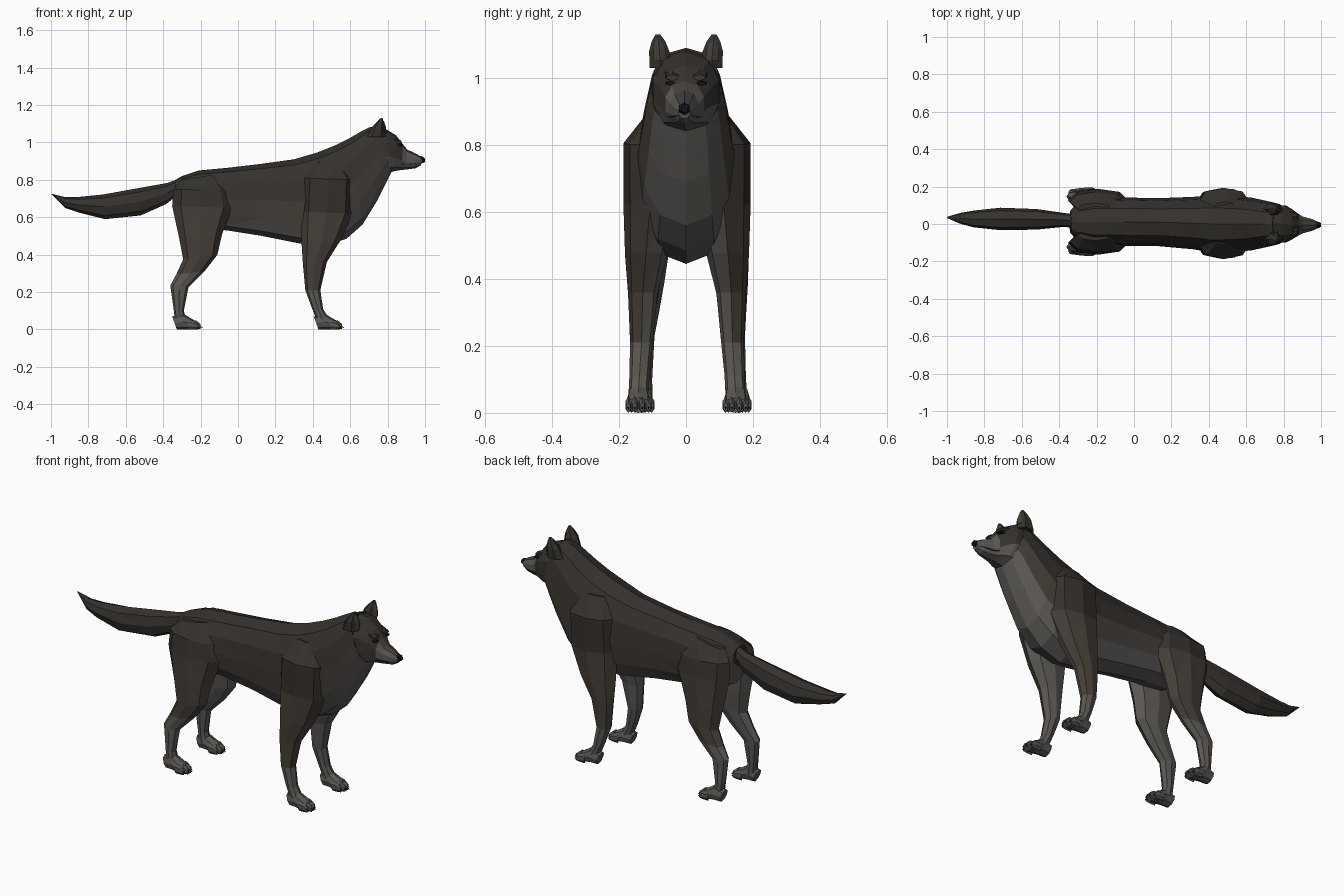
import bpy, bmesh, math


def material(name, r, g, b):
    m = bpy.data.materials.new(name)
    m.diffuse_color = (r, g, b, 1)
    return m


MATS = [material("dark_fur", 0.036, 0.031, 0.026),
        material("brown_fur", 0.06, 0.049, 0.039),
        material("pale_fur", 0.105, 0.097, 0.088),
        material("black", 0.008, 0.008, 0.008)]
DARK, BROWN, PALE, BLACK = range(4)


def loft(name, sections, sides, pick, power=0.85):
    """Skin rings given as (top x, top z, bottom x, bottom z, half width, centre y)."""
    bm = bmesh.new()
    rings = []
    for tx, tz, bx, bz, w, yc in sections:
        ring = []
        for k in range(sides):
            a = 2 * math.pi * k / sides
            c, s = math.cos(a), math.sin(a)
            y = yc + w * math.copysign(abs(s) ** power, s)
            ring.append(bm.verts.new(((tx + bx) / 2 + (tx - bx) / 2 * c, y,
                                      (tz + bz) / 2 + (tz - bz) / 2 * c)))
        rings.append(ring)
    for i in range(len(rings) - 1):
        for k in range(sides):
            n = (k + 1) % sides
            a = 2 * math.pi * (k + 0.5) / sides
            f = bm.faces.new((rings[i][k], rings[i][n], rings[i + 1][n], rings[i + 1][k]))
            f.material_index = pick(i, math.cos(a), math.sin(a))
    for i, ring in ((0, rings[0]), (len(rings) - 2, rings[-1])):
        bm.faces.new(ring).material_index = pick(i, 0, 0)
    bmesh.ops.triangulate(bm, faces=[f for f in bm.faces if len(f.verts) == 4])
    bmesh.ops.recalc_face_normals(bm, faces=bm.faces)
    me = bpy.data.meshes.new(name)
    bm.to_mesh(me)
    bm.free()
    for m in MATS:
        me.materials.append(m)
    ob = bpy.data.objects.new(name, me)
    bpy.context.collection.objects.link(ob)
    return ob


def plain(index):
    return lambda i, c, s: index


# Torso, chest and neck
loft("torso", [
    (-0.335, 0.80, -0.345, 0.70, 0.06, 0.012),
    (-0.30, 0.82, -0.31, 0.59, 0.10, 0.012),
    (-0.21, 0.85, -0.20, 0.54, 0.13, 0.012),
    (-0.05, 0.865, -0.06, 0.53, 0.13, 0.012),
    (0.12, 0.885, 0.13, 0.50, 0.128, 0.01),
    (0.30, 0.91, 0.33, 0.46, 0.14, 0.005),
    (0.42, 0.945, 0.46, 0.445, 0.155, 0.0),
    (0.52, 0.985, 0.58, 0.485, 0.15, 0.0),
    (0.60, 1.025, 0.665, 0.56, 0.14, 0.0),
    (0.66, 1.06, 0.745, 0.69, 0.125, 0.0),
    (0.70, 1.08, 0.795, 0.79, 0.115, 0.0),
    (0.74, 1.09, 0.82, 0.842, 0.105, 0.0)], 12,
    lambda i, c, s: PALE if c < (-0.6 if i < 6 else -0.45) else (BROWN if c < 0 else DARK))

# Head and muzzle
loft("head", [
    (0.73, 1.088, 0.80, 0.835, 0.105, 0.0),
    (0.785, 1.075, 0.83, 0.845, 0.103, 0.0),
    (0.845, 1.038, 0.855, 0.85, 0.08, -0.002),
    (0.882, 0.99, 0.875, 0.853, 0.06, -0.004),
    (0.905, 0.962, 0.90, 0.855, 0.046, -0.005),
    (0.955, 0.938, 0.95, 0.862, 0.031, -0.005),
    (0.988, 0.918, 0.978, 0.878, 0.018, -0.005)], 10,
    lambda i, c, s: PALE if c < -0.5 or (i >= 3 and c < 0.7) else (DARK if i < 3 else BROWN))
loft("nose", [
    (0.972, 0.928, 0.972, 0.893, 0.017, -0.005),
    (0.99, 0.924, 0.99, 0.89, 0.018, -0.005),
    (1.0, 0.913, 1.0, 0.897, 0.01, -0.005)], 6, plain(BLACK))
loft("mouth_line", [
    (0.875, 0.887, 0.875, 0.881, 0.055, -0.005),
    (0.905, 0.885, 0.905, 0.879, 0.044, -0.005),
    (0.955, 0.890, 0.955, 0.884, 0.0305, -0.005),
    (0.978, 0.892, 0.978, 0.887, 0.018, -0.005)], 4, plain(BLACK))

# Tail
loft("tail", [
    (-0.30, 0.81, -0.31, 0.73, 0.035, 0.015),
    (-0.38, 0.783, -0.385, 0.67, 0.038, 0.022),
    (-0.52, 0.758, -0.52, 0.61, 0.055, 0.025),
    (-0.72, 0.722, -0.71, 0.59, 0.06, 0.027),
    (-0.86, 0.708, -0.85, 0.625, 0.045, 0.027),
    (-0.925, 0.708, -0.925, 0.65, 0.03, 0.03),
    (-1.0, 0.726, -0.995, 0.72, 0.004, 0.035)], 8,
    lambda i, c, s: BROWN if c < -0.5 else DARK)


def paw(name, dx, yc):
    loft(name, [
        (0.405, 0.07, 0.43, 0.0, 0.028, yc),
        (0.465, 0.085, 0.46, 0.0, 0.034, yc),
        (0.505, 0.06, 0.50, 0.0, 0.038, yc),
        (0.53, 0.045, 0.53, 0.0, 0.036, yc)][:], 8, plain(PALE)).location.x = dx
    for j, off in enumerate((-0.03, -0.011, 0.011, 0.03)):
        x = 0.0 if abs(off) < 0.02 else -0.014
        y = yc + off
        loft(f"{name}_toe_{j + 1}", [
            (0.505, 0.05, 0.505, 0.0, 0.008, y),
            (0.535, 0.047, 0.535, 0.0, 0.0105, y),
            (0.556, 0.03, 0.556, 0.003, 0.007, y)], 6, plain(PALE)).location.x = dx + x
        loft(f"{name}_claw_{j + 1}", [
            (0.548, 0.026, 0.548, 0.014, 0.004, y),
            (0.566, 0.012, 0.566, 0.009, 0.001, y)], 4, plain(BLACK)).location.x = dx + x


FRONT = [
    (0.56, 0.90, 0.42, 0.90, 0.035, 0.08),
    (0.62, 0.80, 0.345, 0.81, 0.075, 0.115),
    (0.615, 0.62, 0.335, 0.63, 0.08, 0.11),
    (0.55, 0.48, 0.34, 0.46, 0.063, 0.122),
    (0.475, 0.36, 0.347, 0.35, 0.044, 0.132),
    (0.44, 0.21, 0.36, 0.21, 0.034, 0.136),
    (0.455, 0.11, 0.395, 0.115, 0.03, 0.142),
    (0.485, 0.06, 0.425, 0.04, 0.03, 0.145)]
HIND = [
    (-0.12, 0.83, -0.30, 0.80, 0.03, 0.07),
    (-0.05, 0.74, -0.345, 0.75, 0.055, 0.105),
    (-0.03, 0.65, -0.352, 0.66, 0.064, 0.112),
    (-0.085, 0.51, -0.315, 0.49, 0.058, 0.118),
    (-0.11, 0.40, -0.293, 0.375, 0.048, 0.125),
    (-0.18, 0.31, -0.33, 0.295, 0.038, 0.13),
    (-0.265, 0.225, -0.362, 0.235, 0.029, 0.135),
    (-0.29, 0.10, -0.343, 0.10, 0.027, 0.14),
    (-0.275, 0.05, -0.335, 0.03, 0.03, 0.142)]

# Paired parts: legs, paws, ears and eyes
for label, s in (("left", 1), ("right", -1)):
    def leg_colour(i, c, n, s=s):
        if i >= 5 or (i >= 2 and n * s < -0.2):
            return PALE
        return BROWN if i >= 2 else DARK

    for part, rows, dx, y0 in (("front", FRONT, 0.0, 0.003), ("hind", HIND, -0.757, 0.012)):
        moved = [r[:5] + (r[5] * s + y0,) for r in rows]
        loft(f"{part}_leg_{label}", moved, 8, leg_colour)
        paw(f"{part}_paw_{label}", dx, 0.145 * s + y0)

    loft(f"ear_{label}", [
        (0.79, 1.03, 0.69, 1.03, 0.036, 0.077 * s),
        (0.785, 1.08, 0.715, 1.08, 0.034, 0.08 * s),
        (0.78, 1.11, 0.74, 1.108, 0.023, 0.082 * s),
        (0.772, 1.13, 0.762, 1.13, 0.008, 0.084 * s)], 6, plain(DARK))
    loft(f"inner_ear_{label}", [
        (0.794, 1.05, 0.77, 1.05, 0.02, 0.077 * s),
        (0.79, 1.085, 0.77, 1.085, 0.018, 0.08 * s),
        (0.78, 1.115, 0.77, 1.115, 0.006, 0.083 * s)], 4, plain(BROWN))
    loft(f"eye_{label}", [
        (0.85, 0.992, 0.85, 0.978, 0.018, 0.046 * s),
        (0.878, 0.99, 0.878, 0.978, 0.014, 0.046 * s)], 6, plain(BLACK))
    # Brow ridge over the eye
    loft(f"brow_{label}", [
        (0.83, 1.03, 0.83, 0.99, 0.024, 0.042 * s),
        (0.872, 1.01, 0.878, 0.992, 0.02, 0.04 * s)], 6, plain(DARK))
